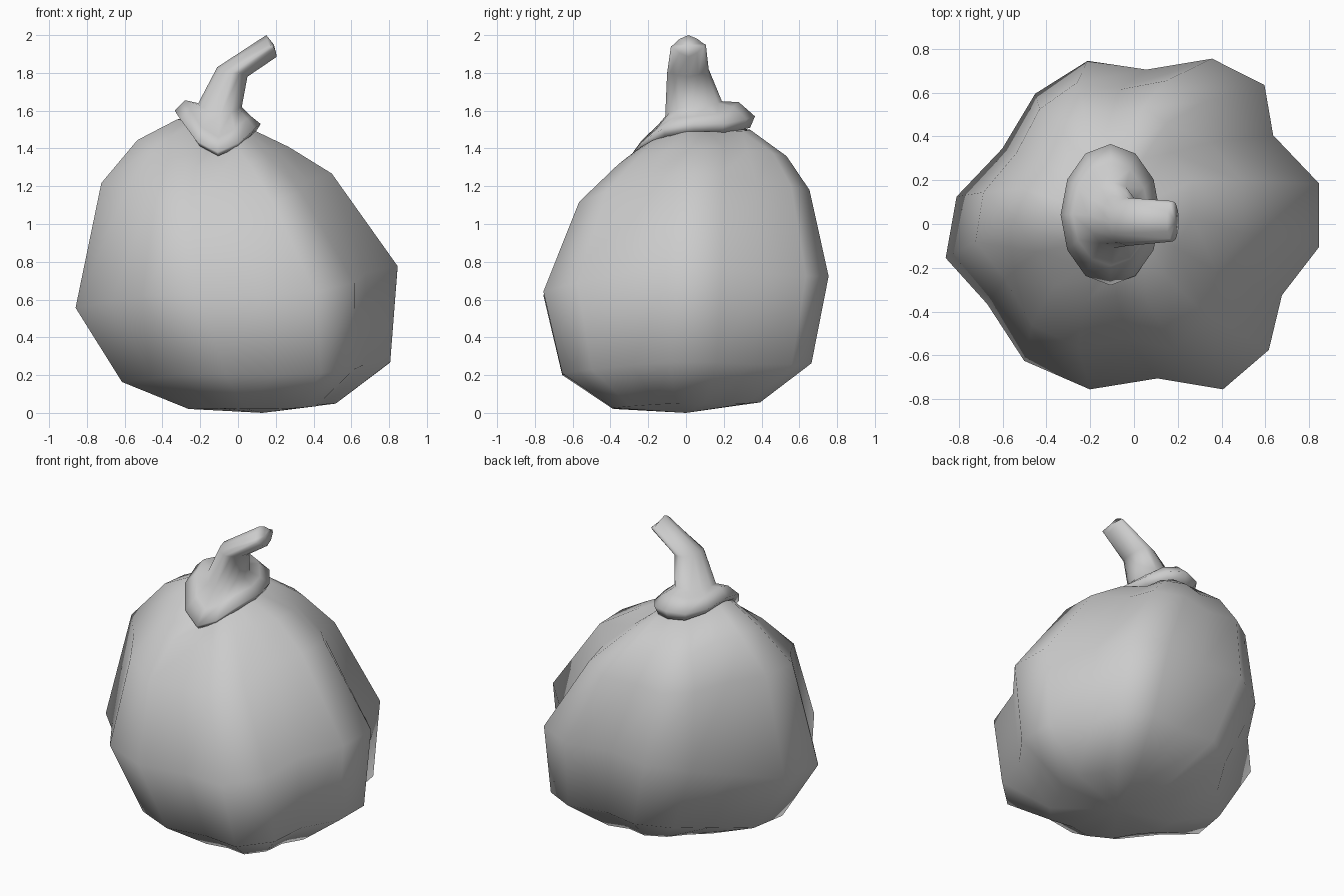
import bpy, bmesh, math

if "Cube" in bpy.data.objects:
    bpy.data.objects.remove(bpy.data.objects["Cube"])

# Unit cross-sections: six-lobed gourd outline and a plain round
LOBES = [(.85, -.10), (.85, .19), (.64, .41), (.60, .64), (.36, .76), (.06, .71),
         (-.21, .75), (-.45, .60), (-.60, .35), (-.81, .13), (-.86, -.15), (-.67, -.36),
         (-.50, -.62), (-.20, -.75), (.11, -.70), (.41, -.75), (.62, -.57), (.68, -.32)]
LOBES = [(x / .855, y / .755) for x, y in LOBES]
ROUND = [(math.cos(i * math.tau / 12), math.sin(i * math.tau / 12)) for i in range(12)]


def ring_points(section, left, right, front, back):
    """Tilted ring through left/right (x, z) and front/back (y, z) extremes."""
    pts = []
    for u, v in section:
        r = math.hypot(u, v)
        c, s = u / r, v / r
        x = (left[0] + right[0]) / 2 + u * (right[0] - left[0]) / 2
        y = (front[0] + back[0]) / 2 + v * (back[0] - front[0]) / 2
        zx = (left[1] + right[1]) / 2 + c * (right[1] - left[1]) / 2
        zy = (front[1] + back[1]) / 2 + s * (back[1] - front[1]) / 2
        pts.append((x, y, zx * c * c + zy * s * s))
    return pts


def loft(name, section, rings, start, end):
    bm = bmesh.new()
    loops = [[bm.verts.new(p) for p in ring_points(section, *r)] for r in rings]
    n = len(section)
    for a, b in zip(loops, loops[1:]):
        for i in range(n):
            j = (i + 1) % n
            bm.faces.new((a[i], a[j], b[j], b[i]))
    for loop, tip in ((loops[0], start), (loops[-1], end)):
        t = bm.verts.new(tip)
        for i in range(n):
            bm.faces.new((loop[i], loop[(i + 1) % n], t))
    bmesh.ops.recalc_face_normals(bm, faces=bm.faces)
    for f in bm.faces:
        f.smooth = True
    mesh = bpy.data.meshes.new(name)
    bm.to_mesh(mesh)
    bm.free()
    obj = bpy.data.objects.new(name, mesh)
    bpy.context.collection.objects.link(obj)
    return obj


# Leaning lobed body, bottom to top
loft("gourd_body", LOBES, [
    ((-.26, .02), (.52, .05), (-.39, .02), (.39, .06)),
    ((-.61, .16), (.81, .27), (-.66, .20), (.66, .27)),
    ((-.855, .55), (.85, .78), (-.76, .62), (.75, .73)),
    ((-.72, 1.22), (.50, 1.27), (-.57, 1.08), (.65, 1.17)),
    ((-.53, 1.45), (.27, 1.41), (-.36, 1.29), (.53, 1.35)),
    ((-.32, 1.56), (.10, 1.49), (-.25, 1.37), (.34, 1.50)),
], (.13, 0, 0), (-.10, .04, 1.51))

# Flared collar running into the bent stem
loft("stem", ROUND, [
    ((-.30, 1.56), (.09, 1.48), (-.26, 1.36), (.34, 1.51)),
    ((-.335, 1.60), (.12, 1.53), (-.28, 1.38), (.365, 1.57)),
    ((-.28, 1.655), (.07, 1.57), (-.19, 1.46), (.28, 1.645)),
    ((-.21, 1.64), (.02, 1.62), (-.11, 1.57), (.19, 1.65)),
    ((-.11, 1.83), (.05, 1.78), (-.10, 1.80), (.12, 1.82)),
    ((.15, 2.0), (.205, 1.885), (-.08, 1.94), (.105, 1.95)),
], (-.10, .04, 1.48), (.19, .01, 1.95))
